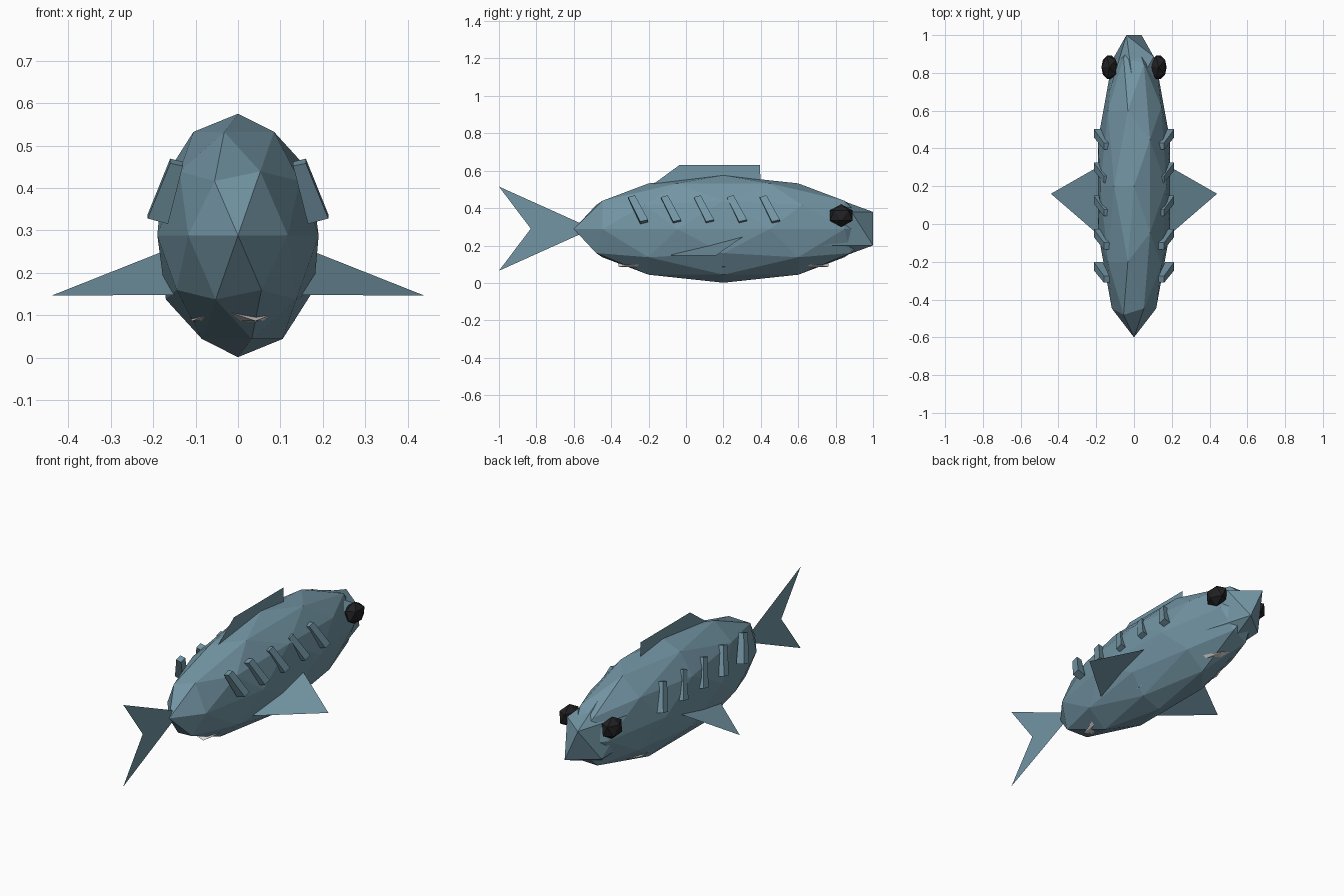
import bpy, bmesh
from math import pi
from mathutils import Vector

if "Cube" in bpy.data.objects:
    bpy.data.objects.remove(bpy.data.objects["Cube"])


def material(name, rgb):
    m = bpy.data.materials.new(name)
    m.diffuse_color = (*rgb, 1)
    m.use_nodes = True
    m.node_tree.nodes["Principled BSDF"].inputs["Base Color"].default_value = m.diffuse_color
    return m


BLUE = material("blue_grey", (0.17, 0.30, 0.37))
PALE = material("pale_belly", (0.80, 0.77, 0.75))
BLACK = material("black", (0.015, 0.015, 0.017))


def add(name, bm, mat):
    me = bpy.data.meshes.new(name)
    bm.to_mesh(me)
    bm.free()
    me.materials.append(mat)
    ob = bpy.data.objects.new(name, me)
    bpy.context.collection.objects.link(ob)
    return ob


def ball(name, loc, scale, subdiv, mat):
    bm = bmesh.new()
    bmesh.ops.create_icosphere(bm, subdivisions=subdiv, radius=1)
    for v in bm.verts:  # half turn about z, then stretch
        v.co = Vector((-v.co.x * scale[0], -v.co.y * scale[1], v.co.z * scale[2])) + Vector(loc)
    return add(name, bm, mat)


def sheet(name, pts, mat):
    bm = bmesh.new()
    bm.faces.new([bm.verts.new(p) for p in pts])
    bmesh.ops.triangulate(bm, faces=bm.faces[:])
    return add(name, bm, mat)


# Body, snout and belly
ball("body", (0, 0.2, 0.288), (0.2, 0.8, 0.287), 2, BLUE)
ball("snout", (0, 0.70, 0.29), (0.145, 0.353, 0.2), 1, BLUE)
ball("belly", (0, 0.2, 0.10), (0.15, 0.66, 0.03), 1, PALE)

# Flat fins on the centre plane
sheet("dorsal_fin", [(0, y, z) for y, z in
      ((-0.20, 0.51), (-0.035, 0.63), (0.395, 0.63), (0.40, 0.51))], BLUE)
sheet("tail_fin", [(0, y, z) for y, z in
      ((-0.5, 0.29), (-1.0, 0.515), (-0.83, 0.29), (-1.0, 0.065))], BLUE)

# Paired parts
for s, side in ((-1, "left"), (1, "right")):
    ball(f"eye_{side}", (s * 0.13, 0.83, 0.36), (0.048, 0.072, 0.061), 1, BLACK)
    sheet(f"side_fin_{side}", [(s * 0.16, 0.32, 0.257), (s * 0.44, 0.16, 0.146),
                               (s * 0.15, -0.09, 0.148)], BLUE)
    # Gill wedges: small upper end, wider lower end
    for i in range(5):
        y = -0.31 + 0.176 * i
        upper = [(0.16, 0.0, 0.458), (0.16, 0.036, 0.469), (0.13, 0.036, 0.462), (0.13, 0.0, 0.452)]
        lower = [(0.213, 0.065, 0.328), (0.213, 0.108, 0.338), (0.165, 0.108, 0.325), (0.165, 0.065, 0.315)]
        bm = bmesh.new()
        a, b = ([bm.verts.new((s * px, y + py, pz)) for px, py, pz in ring] for ring in (upper, lower))
        bm.faces.new(a)
        bm.faces.new(b[::-1])
        for k in range(4):
            n = (k + 1) % 4
            bm.faces.new((a[k], b[k], b[n], a[n]))
        bmesh.ops.recalc_face_normals(bm, faces=bm.faces[:])
        add(f"gill_{side}_{i + 1}", bm, BLUE)
